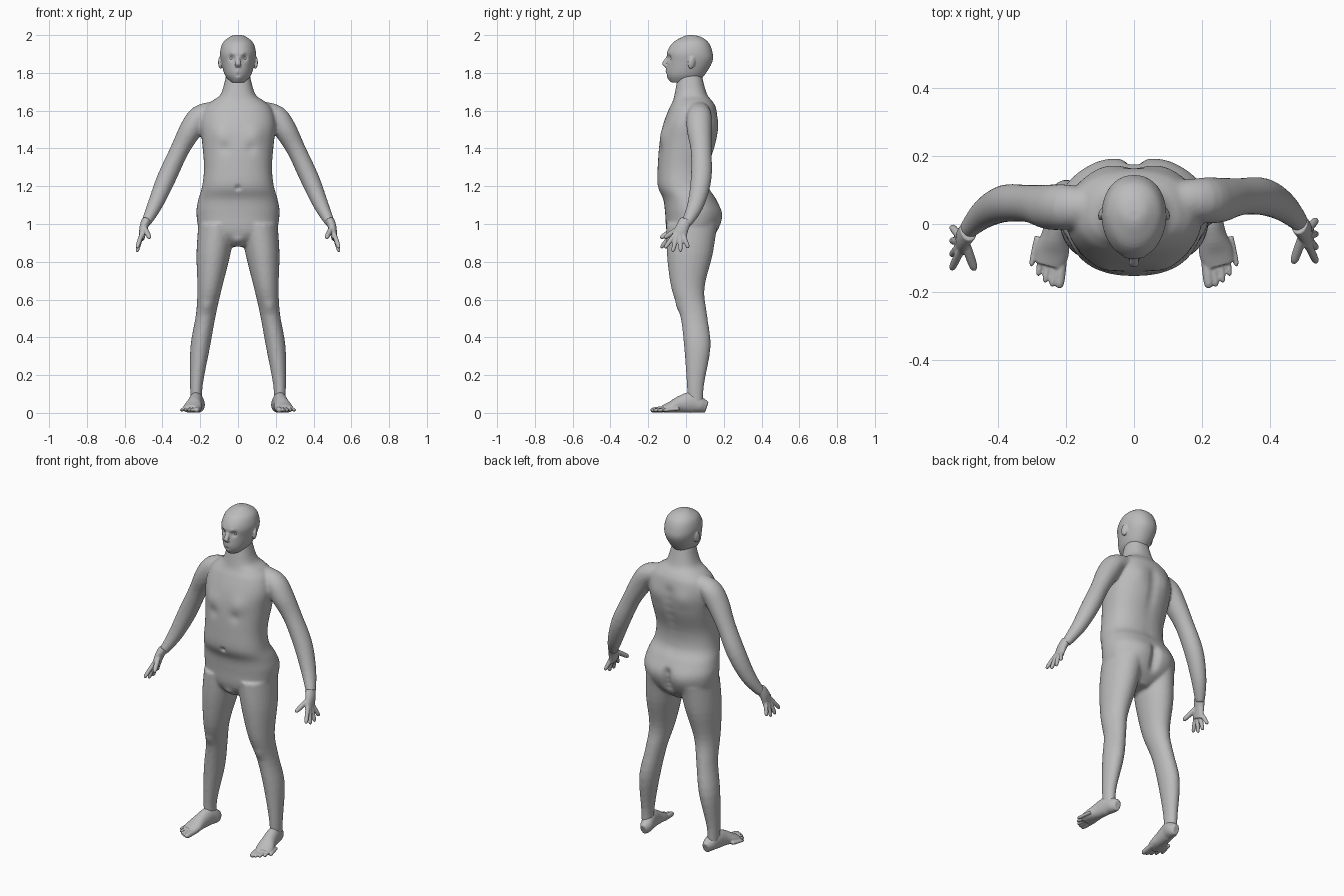
import bpy, bmesh, math
from mathutils import Vector, Matrix

if "Cube" in bpy.data.objects:
    bpy.data.objects.remove(bpy.data.objects["Cube"])

GREY = (0.5, 0.5, 0.5, 1)
skin = bpy.data.materials.new("plain_grey")
skin.diffuse_color = GREY
skin.use_nodes = True
skin.node_tree.nodes["Principled BSDF"].inputs["Base Color"].default_value = GREY

UP, BACK = Vector((0, 0, 1)), Vector((0, 1, 0))
# Each side: name, mirror sign, shift in depth (the right arm hangs further forward)
SIDES = (("left", 1, 0), ("right", -1, -.02))


def smooth_rings(rings, steps=4):
    """Catmull-Rom interpolation of (x, y, z, radius_u, radius_v) rings."""
    points = [Vector(ring) for ring in rings]
    last = len(points) - 1
    result = []
    for i in range(last):
        before, start = points[max(i - 1, 0)], points[i]
        end, after = points[i + 1], points[min(i + 2, last)]
        leave, arrive = (end - before) / 2, (after - start) / 2
        for k in range(steps):
            t = k / steps
            blend = t * t * (3 - 2 * t)
            result.append(start.lerp(end, blend) + leave * t * (1 - t) ** 2
                          - arrive * t * t * (1 - t))
    return result + [points[last]]


def loft(bm, rings, side=1, shift=0, ref=BACK, level=False, power=2, taper=0, count=28):
    """Closed tube through rings; level keeps every ring horizontal."""
    rings = smooth_rings(rings)
    centres = [Vector(ring[:3]) for ring in rings]
    loops = []
    for i, ring in enumerate(rings):
        ahead, behind = centres[min(i + 1, len(centres) - 1)], centres[max(i - 1, 0)]
        axis = UP if level else (ahead - behind).normalized()
        across = axis.cross(ref).normalized()
        deep = across.cross(axis)
        loop = []
        for k in range(count):
            angle = math.tau * k / count
            c, s = math.cos(angle), math.sin(angle)
            u = math.copysign(abs(c) ** (2 / power), c) * (1 - taper * max(0, -s))
            v = math.copysign(abs(s) ** (2 / power), s)
            spot = centres[i] + across * u * ring[3] + deep * v * ring[4]
            loop.append(bm.verts.new((spot.x * side, spot.y + shift, spot.z)))
        loops.append(loop)
    for low, high in zip(loops, loops[1:]):
        for k in range(count):
            n = (k + 1) % count
            bm.faces.new((low[k], low[n], high[n], high[k]))
    bm.faces.new(loops[0])
    bm.faces.new(loops[-1])


def sections(rows):
    """Central rings from (height, front, back, half width)."""
    return [(0, (front + back) / 2, z, half, (back - front) / 2) for z, front, back, half in rows]


def limb(rows, depth):
    """Limb rings from (x, y, z, radius), deeper than wide by a constant ratio."""
    return [(x, y, z, radius, radius * depth) for x, y, z, radius in rows]


def digit(bm, base, tip, radius, side, shift=0, ref=BACK):
    """Finger or toe: a tapering tube rooted behind its base, with a rounded tip."""
    base, tip = Vector(base), Vector(tip)
    stations = ((-.3, 1), (.4, 1), (.85, .85), (1, .4))
    rings = [(*base.lerp(tip, t), radius * r, radius * r) for t, r in stations]
    loft(bm, rings, side, shift, ref, count=14)


def new_object(name, bm):
    bmesh.ops.recalc_face_normals(bm, faces=bm.faces)
    mesh = bpy.data.meshes.new(name)
    bm.to_mesh(mesh)
    bm.free()
    obj = bpy.data.objects.new(name, mesh)
    bpy.context.collection.objects.link(obj)
    return obj


def paint(obj):
    obj.data.materials.clear()
    obj.data.materials.append(skin)
    for face in obj.data.polygons:
        face.use_smooth = True


def fuse(name, bm, voxel, relax, presses=()):
    """Merge the pieces into one skin, then press it forward (-) or back (+)."""
    obj = new_object(name, bm)
    remesh = obj.modifiers.new("fuse", 'REMESH')
    remesh.mode = 'VOXEL'
    remesh.voxel_size = voxel
    soften = obj.modifiers.new("soften", 'SMOOTH')
    soften.iterations = relax
    graph = bpy.context.evaluated_depsgraph_get()
    merged = bpy.data.meshes.new_from_object(obj.evaluated_get(graph))
    obj.modifiers.clear()
    obj.data = merged
    for x, y, z, radius, push in presses:
        for side in ((1, -1) if x else (1,)):
            centre = Vector((x * side, y, z))
            for vert in merged.vertices:
                distance = (vert.co - centre).length
                if distance < radius * 3:
                    vert.co.y += push * math.exp(-(distance / radius) ** 2)
    paint(obj)


# Body: torso with neck, arms and legs
torso = sections([
    (.88, -.05, .09, .05), (.95, -.1, .16, .19), (1.05, -.11, .19, .22),
    (1.13, -.12, .16, .21), (1.2, -.15, .12, .19), (1.3, -.15, .12, .18),
    (1.43, -.14, .16, .19), (1.53, -.12, .17, .2), (1.61, -.09, .16, .18),
    (1.65, -.07, .14, .14), (1.69, -.06, .11, .09), (1.8, -.04, .08, .06)])
arm = limb([
    (.12, .07, 1.6, .05), (.2, .07, 1.57, .06), (.25, .07, 1.5, .06), (.31, .08, 1.39, .05),
    (.38, .08, 1.24, .05), (.44, .05, 1.1, .04), (.49, 0, 1, .025)], depth=1.1)
leg = limb([
    (.22, .05, .04, .03), (.22, .05, .15, .034), (.2, .06, .35, .052), (.17, .04, .52, .053),
    (.15, .01, .66, .065), (.13, .02, .84, .09), (.11, .03, 1, .1)], depth=1.35)
bm = bmesh.new()
loft(bm, torso, level=True, power=2.3, count=40)
for name, side, shift in SIDES:
    loft(bm, arm, side, shift)
    loft(bm, leg, side, level=True)
chest = [(.09, -.12, 1.47, .05, -.01), (.07, -.14, 1.4, .03, .007)]
shoulder_blades = [(.09, .16, 1.52, .05, .008)]
buttocks = [(.09, .17, 1.03, .06, .008)]
navel_and_groin = [(0, -.15, 1.19, .013, .014), (0, -.09, .9, .03, -.02)]
kneecaps = [(.17, -.05, .56, .03, -.007)]
spine = [(0, .16, 1.2 + i / 20, .03, -.008) for i in range(8)]
cleft = [(0, .18, .93 + i / 30, .025, -.02) for i in range(5)]
fuse("body", bm, .008, 7,
     chest + shoulder_blades + buttocks + navel_and_groin + kneecaps + spine + cleft)

# Head: skull, nose and ears
skull = sections([
    (1.75, -.08, .06, .04), (1.79, -.1, .1, .07), (1.86, -.1, .14, .09), (1.91, -.1, .14, .095),
    (1.96, -.07, .12, .08), (1.99, -.02, .08, .045), (2, .01, .04, .02)])
nose = sections([(1.89, -.1, -.08, .008), (1.85, -.127, -.1, .015), (1.83, -.11, -.09, .016)])
bm = bmesh.new()
loft(bm, skull, level=True, power=2.2, taper=.12, count=40)
loft(bm, nose, level=True)
for name, side, shift in SIDES:
    place = (Matrix.Translation((.093 * side, .03, 1.855)) @ Matrix.Rotation(-.2, 4, 'X')
             @ Matrix.Rotation(.35 * side, 4, 'Z') @ Matrix.Diagonal((.011, .02, .034, 1)))
    bmesh.ops.create_uvsphere(bm, u_segments=20, v_segments=12, radius=1, matrix=place)
eye_sockets, brows = (.034, -.09, 1.88, .017, .013), (.03, -.1, 1.9, .013, -.005)
lips, mouth = (0, -.1, 1.81, .02, -.007), (.008, -.1, 1.81, .007, .004)
chin_fold, chin = (0, -.1, 1.79, .01, .004), (0, -.1, 1.77, .02, -.005)
fuse("head", bm, .004, 4, [eye_sockets, brows, lips, mouth, chin_fold, chin])

# Eyes
for name, side, shift in SIDES:
    bm = bmesh.new()
    place = Matrix.Translation((.034 * side, -.07, 1.877))
    bmesh.ops.create_uvsphere(bm, u_segments=16, v_segments=10, radius=.013, matrix=place)
    paint(new_object(name + "_eye", bm))

# Hands: flat palm, four fanned fingers and a thumb
palm = limb([(.485, 0, 1.02, .025), (.5, -.02, .98, .022), (.51, -.04, .92, .014)], depth=1)
palm = [(x, y, z, thick, .05 - thick * .7) for x, y, z, thick, wide in palm]
for name, side, shift in SIDES:
    bm = bmesh.new()
    loft(bm, palm, side, shift)
    for i in range(4):
        fan = i - 1.5
        digit(bm, (.515, -.04 + fan / 50, .93), (.535, -.05 + fan / 24, .85 + fan * fan / 100),
              .012, side, shift)
    digit(bm, (.49, -.05, .97), (.467, -.115, .925), .014, side, shift)
    fuse(name + "_hand", bm, .004, 3)

# Feet: flat sole, so each section is as deep as its centre is high; then five toes
foot = [(x, y, high, wide, high) for x, y, high, wide in (
    (.21, .11, .03, .02), (.21, .08, .04, .035), (.22, .03, .055, .037),
    (.23, -.03, .045, .04), (.24, -.08, .03, .05), (.25, -.12, .02, .045))]
for name, side, shift in SIDES:
    bm = bmesh.new()
    loft(bm, foot, side, ref=UP)
    for i in range(5):
        radius = .016 if i == 0 else .012 - i / 1500
        curl = i * i / 300
        digit(bm, (.213 + i / 54, -.11 + curl, .02), (.22 + i / 49, -.188 + curl * 1.2, .014),
              radius, side, ref=UP)
    fuse(name + "_foot", bm, .004, 3)
